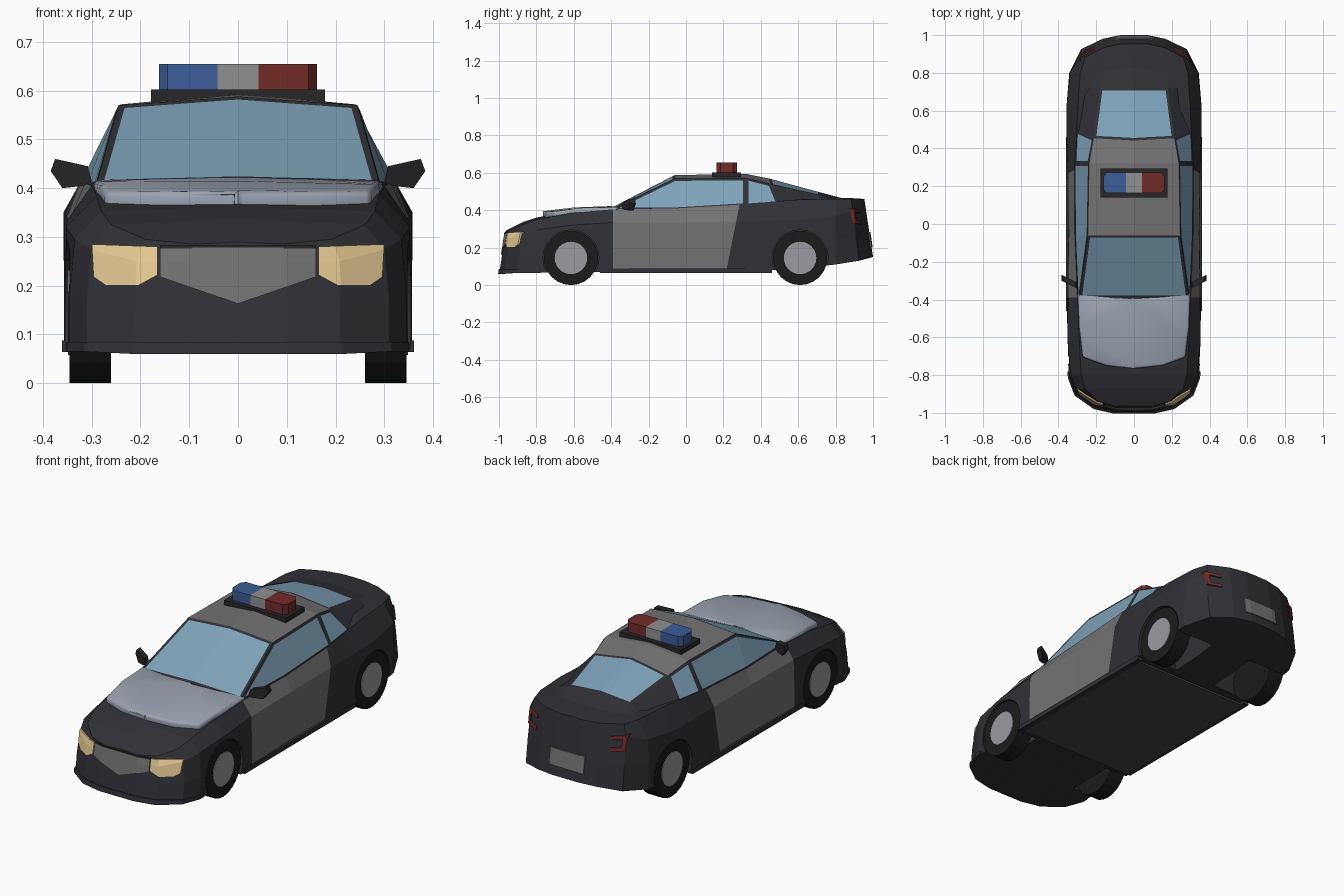
import bpy, bmesh, math
from mathutils import Matrix

if "Cube" in bpy.data.objects:
    bpy.data.objects.remove(bpy.data.objects["Cube"])


def material(name, rgb):
    m = bpy.data.materials.new(name)
    m.diffuse_color = (*rgb, 1)
    m.use_nodes = True
    m.node_tree.nodes["Principled BSDF"].inputs["Base Color"].default_value = m.diffuse_color
    return m


BLACK = material("black_paint", (0.030, 0.031, 0.037))
GREY = material("grey_panel", (0.17, 0.17, 0.17))
GLASS = material("glass", (0.21, 0.37, 0.49))
SILVER = material("silver", (0.33, 0.37, 0.44))
RIM = material("rim_metal", (0.33, 0.33, 0.35))
RUBBER = material("rubber", (0.010, 0.011, 0.011))
DARK = material("dark_trim", (0.02, 0.02, 0.022))
LAMP = material("lamp", (0.80, 0.60, 0.30))
RED = material("red_lens", (0.16, 0.025, 0.022))
BLUE = material("blue_lens", (0.045, 0.11, 0.32))
WHITE = material("clear_lens", (0.28, 0.28, 0.28))


def finish(name, bm, *mats):
    bmesh.ops.recalc_face_normals(bm, faces=bm.faces[:])
    me = bpy.data.meshes.new(name)
    bm.to_mesh(me)
    bm.free()
    for m in mats:
        me.materials.append(m)
    ob = bpy.data.objects.new(name, me)
    bpy.context.collection.objects.link(ob)
    return ob


def loft(stations):
    """Each station is (y, lean, half section from bottom centre to top centre)."""
    bm, rings, grid = bmesh.new(), [], {}
    for y, lean, half in stations:
        ring = half + [(-x, z) for x, z in half[-2:0:-1]]
        rings.append([bm.verts.new((x, y + lean * (z - 0.25), z)) for x, z in ring])
    n = len(rings[0])
    for i, (a, b) in enumerate(zip(rings, rings[1:])):
        for j in range(n):
            k = (j + 1) % n
            grid[i, j] = bm.faces.new((a[j], a[k], b[k], b[j]))
    bm.faces.new(rings[0])
    bm.faces.new(rings[-1])
    bmesh.ops.recalc_face_normals(bm, faces=bm.faces[:])
    bm.normal_update()
    return bm, grid


def prism(name, pts, axis, lo, hi, mat):
    place = {"x": lambda u, v, t: (t, u, v), "y": lambda u, v, t: (u, t, v),
             "z": lambda u, v, t: (u, v, t)}[axis]
    bm = bmesh.new()
    a, b = [[bm.verts.new(place(u, v, t)) for u, v in pts] for t in (lo, hi)]
    bm.faces.new(a)
    bm.faces.new(b)
    for i in range(len(pts)):
        k = (i + 1) % len(pts)
        bm.faces.new((a[i], a[k], b[k], b[i]))
    return finish(name, bm, mat)


def rect(u0, u1, v0, v1):
    return [(u0, v0), (u1, v0), (u1, v1), (u0, v1)]


def cylinder(name, x, y, z, r, depth, mat, sides=24):
    bm = bmesh.new()
    bmesh.ops.create_cone(bm, cap_ends=True, segments=sides, radius1=r, radius2=r, depth=depth,
                          matrix=Matrix.Translation((x, y, z)) @ Matrix.Rotation(math.pi / 2, 4, "Y"))
    return finish(name, bm, mat)


def boolean(ob, other, op):
    m = ob.modifiers.new(op.lower(), "BOOLEAN")
    m.operation, m.object, m.solver = op, other, "EXACT"
    other.hide_render = True
    other.hide_set(True)


# Lower body: y, lean, floor z, half width, shoulder x z, top edge x z, centre z
BODY = [
    (-0.970, 0.15, 0.06, 0.10, 0.10, 0.25, 0.09, 0.285, 0.29),
    (-0.945, 0.15, 0.06, 0.21, 0.205, 0.25, 0.19, 0.295, 0.305),
    (-0.880, 0.12, 0.065, 0.31, 0.30, 0.275, 0.26, 0.325, 0.338),
    (-0.800, 0.05, 0.065, 0.345, 0.335, 0.295, 0.28, 0.352, 0.362),
    (-0.615, 0, 0.07, 0.355, 0.352, 0.32, 0.29, 0.385, 0.393),
    (-0.390, 0, 0.07, 0.355, 0.350, 0.335, 0.30, 0.405, 0.415),
    (-0.050, 0, 0.07, 0.347, 0.345, 0.335, 0.314, 0.41, 0.42),
    (0.250, 0.2, 0.075, 0.35, 0.350, 0.34, 0.316, 0.43, 0.43),
    (0.450, 0, 0.08, 0.357, 0.357, 0.345, 0.305, 0.445, 0.445),
    (0.620, 0, 0.09, 0.357, 0.358, 0.35, 0.297, 0.458, 0.462),
    (0.800, 0, 0.11, 0.343, 0.340, 0.37, 0.285, 0.46, 0.467),
    (0.910, -0.13, 0.13, 0.28, 0.275, 0.40, 0.26, 0.46, 0.465),
    (0.965, -0.15, 0.145, 0.165, 0.165, 0.40, 0.16, 0.458, 0.462),
    (0.985, -0.15, 0.15, 0.07, 0.07, 0.40, 0.07, 0.458, 0.46),
]
bm, grid = loft([(y, l, [(0, zb), (w, zb), (w, (zb + zs) / 2), (ws, zs), (wt, zt), (0, zc)])
                 for y, l, zb, w, ws, zs, wt, zt, zc in BODY])
for i in (5, 6):                       # grey door panels
    for j in (1, 2, 3, 6, 7, 8):
        grid[i, j].material_index = 1
body = finish("body", bm, BLACK, GREY)

# Offset copies of the body, used to shape lamps and trim to its surface
shells = {}
for side, name in ((-1, "front_shell_helper"), (1, "rear_shell_helper")):
    ob = bpy.data.objects.new(name, body.data.copy())
    ob.data.materials.clear()
    ob.scale.x = 1.015
    ob.location.y = side * 0.006
    bpy.context.collection.objects.link(ob)
    shells[side] = ob


def decal(name, pts, side, depth, mat):
    lo, hi = sorted((side * 1.08, side * depth))
    boolean(prism(name, pts, "y", lo, hi, mat), shells[side], "INTERSECT")


# Wheel wells and wheels
for end, y, inner in (("front", -0.615, 0.23), ("rear", 0.61, 0.12)):
    for s, side in ((1, "right"), (-1, "left")):
        well = cylinder(f"{end}_{side}_well_cutter", s * (inner + 0.25), y, 0.145, 0.150, 0.5, BLACK)
        boolean(body, well, "DIFFERENCE")
        cylinder(f"{end}_{side}_tyre", s * 0.3025, y, 0.145, 0.145, 0.085, RUBBER)
        cylinder(f"{end}_{side}_rim", s * 0.33, y, 0.145, 0.087, 0.038, RIM)
prism("floor_pan", rect(-0.34, 0.34, -0.46, 0.44), "z", 0.064, 0.074, material("floor", (0.06, 0.06, 0.06)))

# Cabin: y, lean, belt x z, roof edge x z, centre z
CABIN = [
    (-0.390, 0, 0.298, 0.40, 0.290, 0.410, 0.418),
    (-0.060, 0, 0.313, 0.402, 0.245, 0.570, 0.588),
    (0.320, 0, 0.316, 0.425, 0.238, 0.572, 0.594),
    (0.570, -0.4, 0.305, 0.435, 0.215, 0.540, 0.570),
    (0.720, 0, 0.27, 0.445, 0.180, 0.480, 0.495),
    (0.830, 0, 0.26, 0.445, 0.170, 0.458, 0.466),
]
bm, grid = loft([(y, l, [(0, zb), (wb, zb), (wt, zt), (0, zc)])
                 for y, l, wb, zb, wt, zt, zc in CABIN])
for i in (1, 2):                       # grey roof
    for j in (2, 3):
        grid[i, j].material_index = 2
panes = [[(0, 2), (0, 3)], [(3, 2), (3, 3)]]
for j in (1, 4):                       # door and quarter windows
    panes += [[(0, j), (1, j)], [(2, j)]]
for pane in panes:
    faces = [grid[k] for k in pane]
    for f in faces:
        f.material_index = 0
    bmesh.ops.inset_region(bm, faces=faces, thickness=0.014, use_even_offset=True, use_boundary=True)
    for f in faces:
        f.material_index = 1
finish("cabin", bm, BLACK, GLASS, GREY)

# Raised bonnet panel, crowned and rounded
half = [(0, -0.765), (0.15, -0.75), (0.272, -0.705), (0.29, -0.55), (0.298, -0.36), (0.15, -0.385)]
outline = half + [(0, -0.395)] + [(-x, y) for x, y in half[:0:-1]]
bonnet = prism("bonnet", outline, "z", 0.0, 0.04, SILVER)
bm = bmesh.new()
bm.from_mesh(bonnet.data)
for co, no in (((0, 0, 0), (1, 0, 0)), ((0, -0.6, 0), (0, 1, 0))):
    bmesh.ops.bisect_plane(bm, geom=bm.verts[:] + bm.edges[:] + bm.faces[:], plane_co=co, plane_no=no)
for v in bm.verts:
    x, y, z = v.co
    v.co.z += 0.355 + 0.075 * (y + 0.76) - 0.09 * x * x + (0.008 if abs(y + 0.6) < 0.01 else 0)
bm.to_mesh(bonnet.data)
bm.free()
bev = bonnet.modifiers.new("round", "BEVEL")
bev.width, bev.segments, bev.limit_method, bev.angle_limit = 0.014, 3, "ANGLE", math.radians(55)
bonnet.data.polygons.foreach_set("use_smooth", [True] * len(bonnet.data.polygons))

# Grille, front lip and rear plate
decal("grille", [(-0.16, 0.278), (-0.16, 0.218), (0, 0.163), (0.16, 0.218), (0.16, 0.278)], -1, 0.90, GREY)
decal("grille_bar", rect(-0.16, 0.16, 0.276, 0.283), -1, 0.90, DARK)
decal("front_lip", rect(-0.365, 0.365, 0.055, 0.085), -1, 0.78, BLACK)
decal("rear_plate", rect(-0.10, 0.10, 0.20, 0.285), 1, 0.92, GREY)

# Paired lamps, mirrors and skirts
headlamp = [(0.165, 0.28), (0.165, 0.222), (0.205, 0.2), (0.27, 0.2), (0.296, 0.218), (0.30, 0.285)]
taillamp = [(0.21, 0.40), (0.285, 0.41), (0.28, 0.33), (0.21, 0.325),
            (0.21, 0.342), (0.263, 0.346), (0.266, 0.391), (0.21, 0.383)]
mirror = [(0.30, 0.415), (0.315, 0.405), (0.36, 0.40), (0.384, 0.435), (0.375, 0.46), (0.308, 0.445)]
for s, side in ((1, "right"), (-1, "left")):
    flip = lambda pts: [(s * x, z) for x, z in pts]
    decal(side + "_headlamp", flip(headlamp), -1, 0.80, LAMP)
    decal(side + "_taillamp", flip(taillamp), 1, 0.84, RED)
    pod = prism(side + "_mirror", flip(mirror), "y", -0.322, -0.290, DARK)
    for v in pod.data.vertices:        # sweep the mirror back
        v.co.y += 0.5 * (abs(v.co.x) - 0.34)
    prism(side + "_skirt", flip(rect(0.33, 0.361, 0.064, 0.088)), "y", -0.46, 0.46, BLACK)
    # Outer lights of the roof bar, with chamfered ends
    ends = [(0.042, 0.163), (0.145, 0.163), (0.162, 0.185), (0.162, 0.25), (0.145, 0.273), (0.042, 0.273)]
    prism("red_light" if s > 0 else "blue_light", flip(ends), "z", 0.60, 0.655, RED if s > 0 else BLUE)

prism("centre_light", rect(-0.042, 0.042, 0.163, 0.273), "z", 0.60, 0.655, WHITE)
prism("light_bar_base", rect(-0.178, 0.178, 0.14, 0.295), "z", 0.57, 0.602, DARK)
